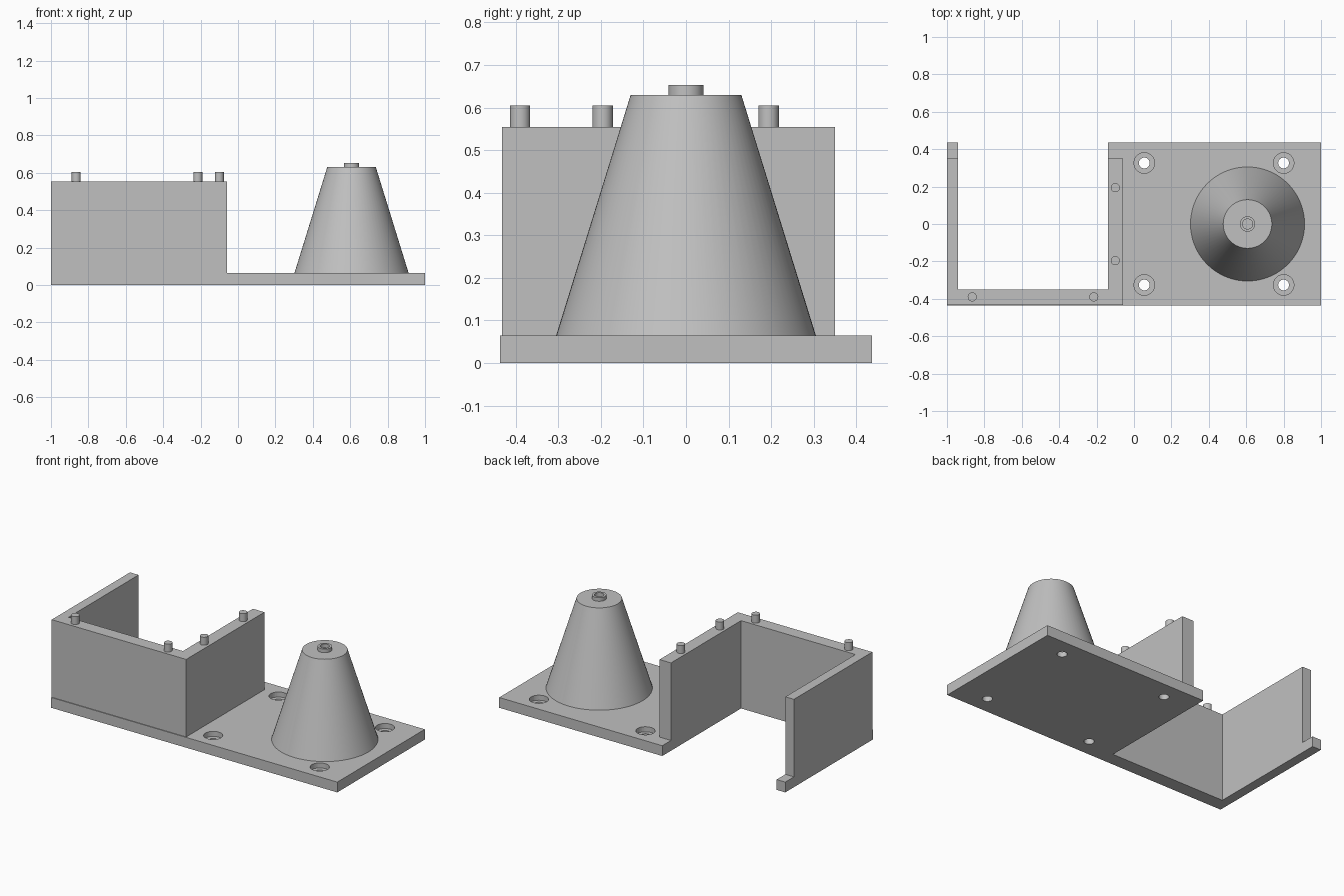
import bpy
import bmesh

cube = bpy.data.objects.get("Cube")
if cube:
    bpy.data.objects.remove(cube, do_unlink=True)

grey = bpy.data.materials.new("plain_grey")
grey.use_nodes = True
colour = (0.53, 0.53, 0.53, 1)
grey.diffuse_color = colour
grey.node_tree.nodes["Principled BSDF"].inputs["Base Color"].default_value = colour

BASE_TOP, WALL_TOP, PEG_TOP = 0.065, 0.555, 0.605
CONE_TOP, TIP_TOP = 0.63, 0.653
DEPTH = 0.437
CONE_X = 0.607


def finish(name, bm):
    bmesh.ops.recalc_face_normals(bm, faces=bm.faces[:])
    mesh = bpy.data.meshes.new(name)
    bm.to_mesh(mesh)
    bm.free()
    mesh.materials.append(grey)
    obj = bpy.data.objects.new(name, mesh)
    bpy.context.collection.objects.link(obj)
    return obj


def prism(name, outline, z0, z1):
    """Extrude a plan outline upward from z0 to z1."""
    bm = bmesh.new()
    face = bm.faces.new([bm.verts.new((x, y, z0)) for x, y in outline])
    top = bmesh.ops.extrude_face_region(bm, geom=[face])["geom"]
    verts = [v for v in top if isinstance(v, bmesh.types.BMVert)]
    bmesh.ops.translate(bm, verts=verts, vec=(0, 0, z1 - z0))
    return finish(name, bm)


def lathe(name, x, y, profile, sides):
    """Stack rings of (radius, z) into a closed turned solid."""
    bm = bmesh.new()
    rings = []
    for radius, z in profile:
        ring = bmesh.ops.create_circle(bm, segments=sides, radius=radius)["verts"]
        bmesh.ops.translate(bm, verts=ring, vec=(x, y, z))
        rings.append(ring)
    for low, high in zip(rings, rings[1:]):
        for i in range(sides):
            j = (i + 1) % sides
            bm.faces.new((low[i], low[j], high[j], high[i]))
    bm.faces.new(rings[0])
    bm.faces.new(rings[-1])
    return finish(name, bm)


def smooth(obj):
    bpy.ops.object.select_all(action="DESELECT")
    obj.select_set(True)
    bpy.context.view_layer.objects.active = obj
    bpy.ops.object.shade_smooth_by_angle(angle=0.5)


# Base plate with an open bay at the back
base = prism("base_plate", [
    (-1, -DEPTH), (1, -DEPTH), (1, DEPTH), (-0.14, DEPTH),
    (-0.14, -0.35), (-0.94, -0.35), (-0.94, DEPTH), (-1, DEPTH)], 0, BASE_TOP)

# Stepped screw holes
for x in (0.055, 0.80):
    for y in (-0.326, 0.326):
        cutter = lathe("screw_hole_cutter", x, y, [
            (0.029, -0.02), (0.029, 0.033), (0.055, 0.033), (0.055, 0.1)], 32)
        cutter.hide_render = True
        cutter.hide_set(True)
        cut = base.modifiers.new("screw_hole", "BOOLEAN")
        cut.operation = "DIFFERENCE"
        cut.solver = "EXACT"
        cut.object = cutter

# U-shaped wall around the bay
prism("bay_wall", [
    (-1, -0.432), (-0.06, -0.432), (-0.06, 0.35), (-0.14, 0.35),
    (-0.14, -0.35), (-0.94, -0.35), (-0.94, 0.35), (-1, 0.35)], BASE_TOP, WALL_TOP)

# Locating pegs on the wall
for x, y in ((-0.865, -0.39), (-0.215, -0.39), (-0.1, -0.196), (-0.1, 0.194)):
    smooth(lathe("locating_peg", x, y, [(0.024, WALL_TOP), (0.024, PEG_TOP)], 32))

# Tapered post with a hollow tip
smooth(lathe("tapered_post", CONE_X, 0, [
    (0.305, BASE_TOP), (0.13, CONE_TOP), (0.041, CONE_TOP),
    (0.041, TIP_TOP), (0.027, TIP_TOP), (0.027, CONE_TOP)], 72))
